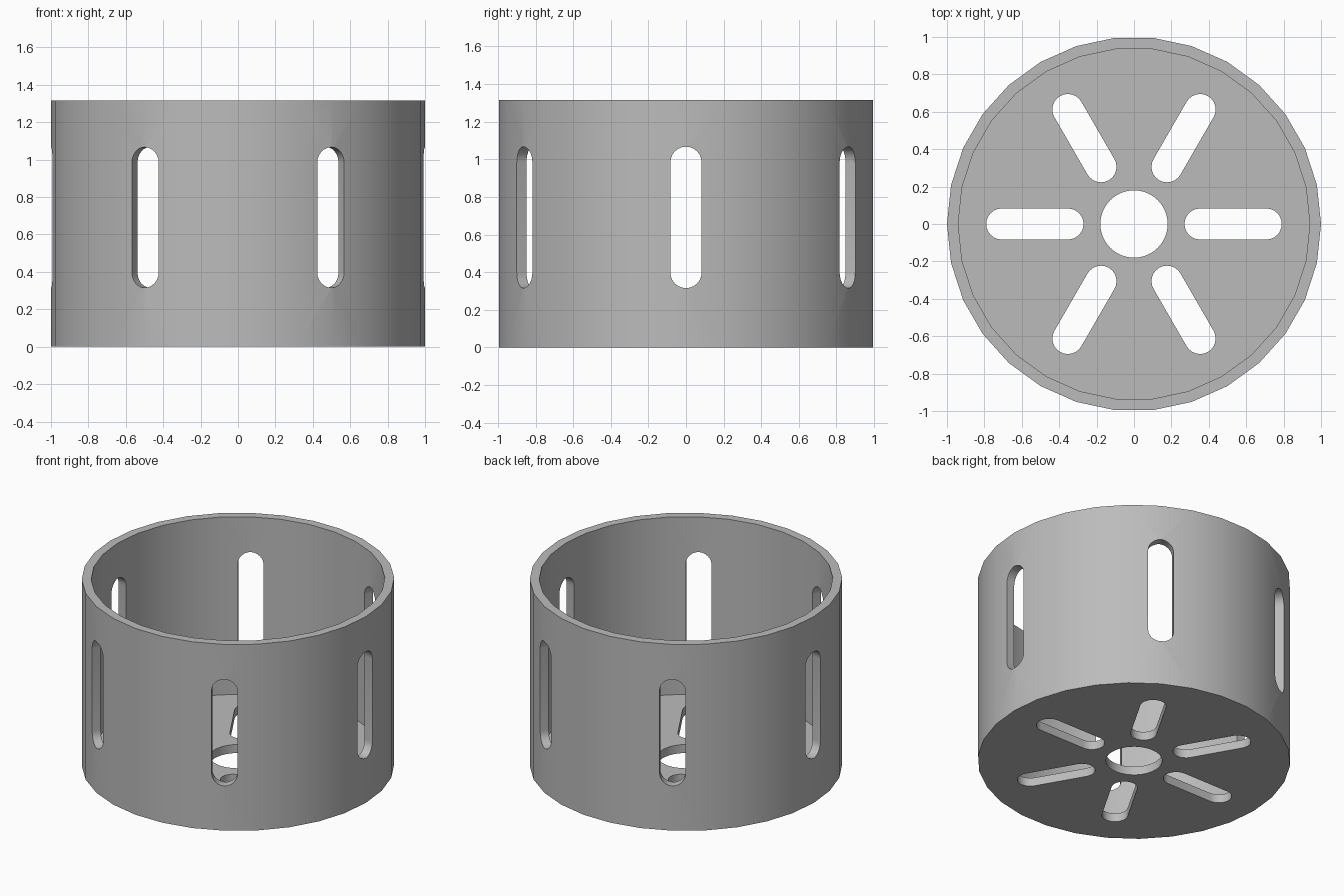
import bpy, bmesh
from math import pi, cos, sin
from mathutils import Matrix, Vector

cube = bpy.data.objects.get("Cube")
if cube:
    bpy.data.objects.remove(cube)

HEIGHT, FLOOR = 1.315, 0.06
OUTER, INNER, HOLE = 1.0, 0.94, 0.18
SIDES, SLOTS = 30, 6

grey = bpy.data.materials.new("plain grey")
grey.use_nodes = True
colour = (0.5, 0.5, 0.5, 1)
grey.diffuse_color = colour
grey.node_tree.nodes["Principled BSDF"].inputs["Base Color"].default_value = colour


def make_object(name, bm):
    bmesh.ops.recalc_face_normals(bm, faces=bm.faces)
    mesh = bpy.data.meshes.new(name)
    bm.to_mesh(mesh)
    bm.free()
    mesh.materials.append(grey)
    obj = bpy.data.objects.new(name, mesh)
    bpy.context.collection.objects.link(obj)
    return obj


def ring(bm, radius, z):
    return [bm.verts.new((radius * cos(2 * pi * i / SIDES),
                          radius * sin(2 * pi * i / SIDES), z)) for i in range(SIDES)]


def add_prism(bm, outline, low, high, matrix):
    """Extrude a 2D outline along local z, then place it."""
    face = bm.faces.new([bm.verts.new(matrix @ Vector((x, y, low))) for x, y in outline])
    push = matrix.to_3x3() @ Vector((0, 0, high - low))
    geom = bmesh.ops.extrude_face_region(bm, geom=[face], use_keep_orig=True)["geom"]
    bmesh.ops.translate(bm, vec=push, verts=[g for g in geom if isinstance(g, bmesh.types.BMVert)])


def stadium(start, end, radius, steps=12):
    """Rounded slot outline running along x from start to end."""
    pts = []
    for centre, turn in ((end - radius, -pi / 2), (start + radius, pi / 2)):
        for i in range(steps + 1):
            a = turn + pi * i / steps
            pts.append((centre + radius * cos(a), radius * sin(a)))
    return pts


# Cup: rings from floor centre outwards, up the wall and down inside
bm = bmesh.new()
rings = [ring(bm, r, z) for r, z in
         ((OUTER, 0), (OUTER, HEIGHT), (INNER, HEIGHT), (INNER, FLOOR))]
for a, b in zip(rings, rings[1:]):
    for i in range(SIDES):
        j = (i + 1) % SIDES
        bm.faces.new((a[i], a[j], b[j], b[i]))
bm.faces.new(rings[0])
bm.faces.new(rings[-1])
cup = make_object("slotted_cup", bm)

# Cutter: centre hole, radial floor slots and upright wall slots
bm = bmesh.new()
circle = [(HOLE * cos(2 * pi * i / 48), HOLE * sin(2 * pi * i / 48)) for i in range(48)]
add_prism(bm, circle, -0.1, 0.2, Matrix())
upright = Matrix.Rotation(-pi / 2, 4, "Y")   # local x becomes z, local z becomes -x
for k in range(SLOTS):
    turn = Matrix.Rotation(2 * pi * k / SLOTS, 4, "Z")
    add_prism(bm, stadium(0.27, 0.79, 0.083), -0.1, 0.2, turn)
    add_prism(bm, stadium(0.315, 1.067, 0.083), -1.1, -0.85, turn @ upright)
cutter = make_object("slot_cutter", bm)
cutter.hide_render = True

# Cut the openings and drop the cutter
cut = cup.modifiers.new("slots", "BOOLEAN")
cut.operation, cut.solver, cut.object = "DIFFERENCE", "EXACT", cutter
bpy.context.view_layer.update()
bpy.ops.object.select_all(action="DESELECT")
cup.select_set(True)
bpy.context.view_layer.objects.active = cup
bpy.ops.object.modifier_apply(modifier=cut.name)
bpy.data.objects.remove(cutter)
bpy.ops.object.shade_smooth_by_angle(angle=pi / 6)
